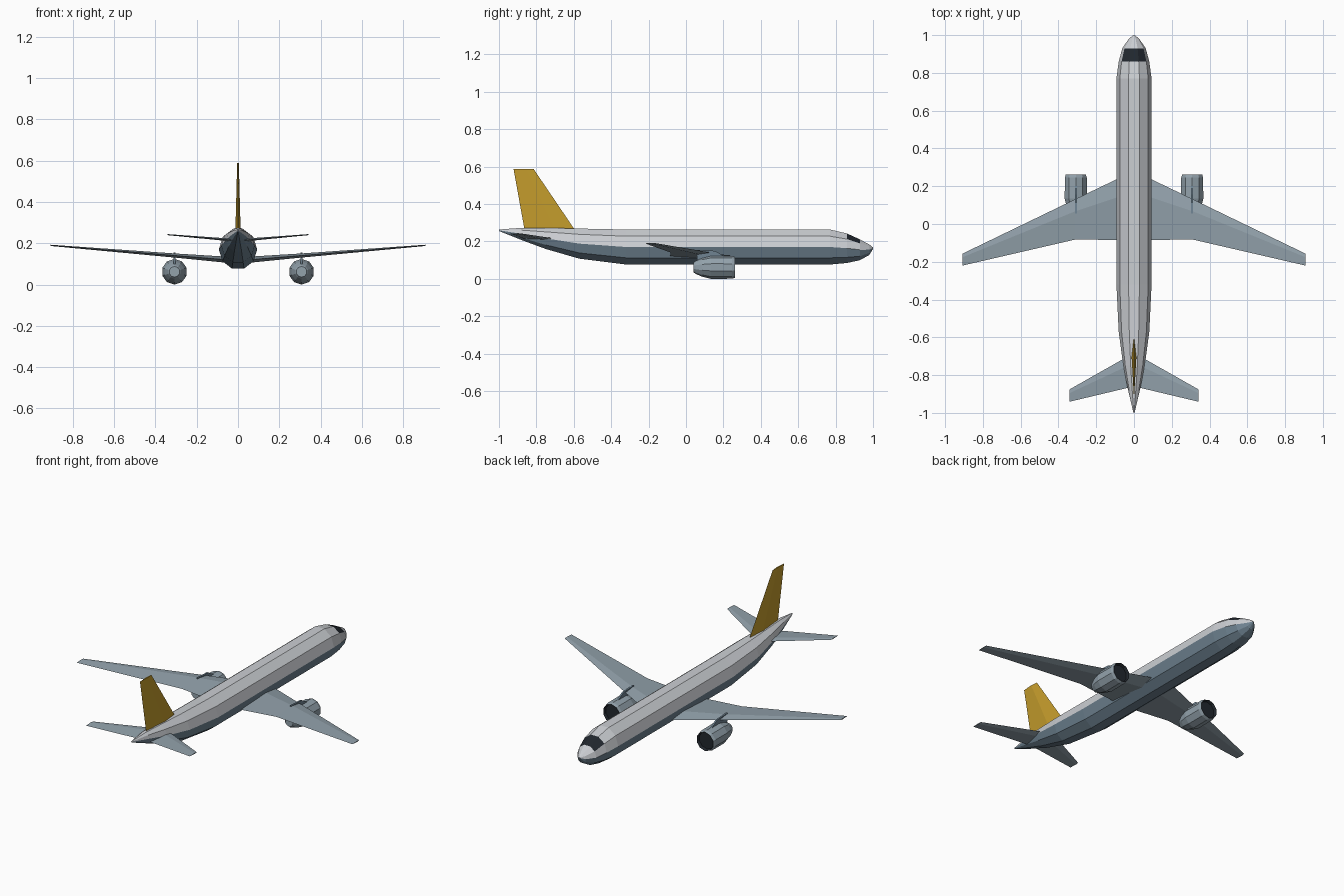
import bpy, bmesh
from math import cos, sin, radians, tau

if "Cube" in bpy.data.objects:
    bpy.data.objects.remove(bpy.data.objects["Cube"])


def paint(name, rgb):
    m = bpy.data.materials.new(name)
    m.diffuse_color = (*rgb, 1)
    m.use_nodes = True
    m.node_tree.nodes["Principled BSDF"].inputs["Base Color"].default_value = m.diffuse_color
    return m


WHITE = paint("pale_grey", (0.60, 0.62, 0.65))
BLUE = paint("slate_blue", (0.16, 0.23, 0.29))
WING = paint("wing_grey", (0.29, 0.36, 0.41))
GOLD = paint("gold", (0.55, 0.33, 0.025))
DARK = paint("dark", (0.015, 0.02, 0.027))


def loft(name, rings, mats, pick=None):
    """Skin a list of equal-length rings; pick(band, side) gives the material slot."""
    bm = bmesh.new()
    vs = [[bm.verts.new(p) for p in ring] for ring in rings]
    n = len(vs[0])
    for b in range(len(vs) - 1):
        for s in range(n):
            t = (s + 1) % n
            f = bm.faces.new((vs[b][s], vs[b][t], vs[b + 1][t], vs[b + 1][s]))
            f.material_index = pick(b, s) if pick else 0
    for b, ring in ((-1, vs[0]), (len(vs), vs[-1])):
        f = bm.faces.new(ring)
        f.material_index = pick(b, 0) if pick else 0
    bmesh.ops.recalc_face_normals(bm, faces=bm.faces)
    me = bpy.data.meshes.new(name)
    bm.to_mesh(me)
    bm.free()
    for m in mats:
        me.materials.append(m)
    ob = bpy.data.objects.new(name, me)
    bpy.context.collection.objects.link(ob)
    return ob


def ring(x, y, z, rx, rz, n=10, start=0):
    return [(x + rx * cos(start + tau * i / n), y, z + rz * sin(start + tau * i / n))
            for i in range(n)]


# Fuselage: y, half width, bottom z, top z
STATIONS = [(1.0, 0.004, 0.160, 0.168), (0.98, 0.028, 0.128, 0.184),
            (0.93, 0.062, 0.100, 0.211), (0.86, 0.081, 0.085, 0.243),
            (0.77, 0.093, 0.077, 0.264), (-0.32, 0.093, 0.077, 0.264),
            (-0.57, 0.081, 0.108, 0.269), (-0.75, 0.057, 0.160, 0.273),
            (-0.88, 0.031, 0.208, 0.273), (-1.0, 0.003, 0.256, 0.264)]
body = [ring(0, y, (lo + hi) / 2, w, (hi - lo) / 2 / sin(radians(72)))
        for y, w, lo, hi in STATIONS]


def body_colour(band, side):
    if band == 2 and side in (1, 2, 3):      # cockpit window
        return 2
    return 0 if side < 5 else 1


loft("fuselage", body, [WHITE, BLUE, DARK], body_colour)


def foil(x, le, te, z, t):
    """Diamond wing section in the y-z plane."""
    c = le + (te - le) * 0.3
    return [(x, le, z), (x, c, z + t / 2), (x, te, z), (x, c, z - t / 2)]


def span(name, half):
    """Loft half-span sections across to the other side."""
    full = [(-s[0], *s[1:]) for s in reversed(half)] + half
    loft(name, [foil(*s) for s in full], [WING])


# Main wing and tailplane: x, leading y, trailing y, z, thickness
span("main_wing", [(0.05, 0.257, -0.085, 0.120, 0.030),
                   (0.31, 0.132, -0.082, 0.141, 0.020),
                   (0.908, -0.157, -0.22, 0.190, 0.006)])
span("tailplane", [(0.01, -0.688, -0.862, 0.214, 0.014),
                   (0.342, -0.876, -0.941, 0.242, 0.005)])


# Tail fin
def fin_section(z, le, te, t):
    c = le + (te - le) * 0.4
    return [(0, le, z), (t / 2, c, z), (0, te, z), (-t / 2, c, z)]


loft("tail_fin", [fin_section(0.25, -0.586, -0.861, 0.026),
                  fin_section(0.588, -0.815, -0.922, 0.008)], [GOLD])

# Engines: y, radius, starting and ending inside the recessed dark intake
NACELLE = [(0.245, 0.050), (0.262, 0.056), (0.245, 0.061), (0.135, 0.062),
           (0.085, 0.050), (0.050, 0.034), (0.040, 0.026)]
for side, x in (("left", -0.308), ("right", 0.308)):
    loft(side + "_engine",
         [ring(x, y, 0.062, r, r, 10, tau / 4) for y, r in NACELLE],
         [WING, DARK], lambda b, s: 1 if b < 1 else 0)
    # Pylon
    profile = [(0.055, 0.155), (0.155, 0.150), (0.215, 0.115), (0.06, 0.095)]
    loft(side + "_pylon",
         [[(x + d, y, z) for y, z in profile] for d in (-0.005, 0.005)], [BLUE])
